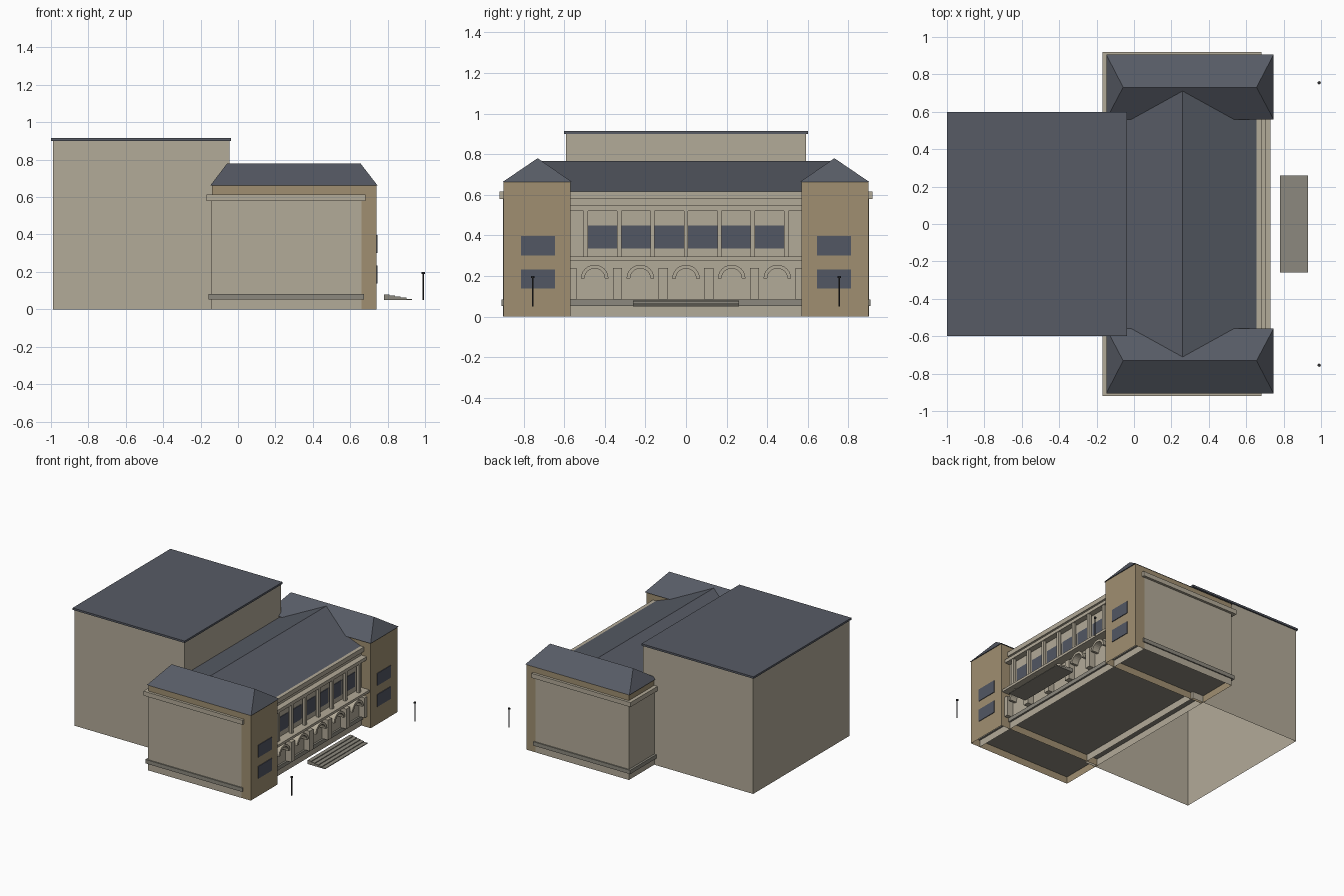
import bpy, bmesh
from math import pi, sin, cos

cube = bpy.data.objects.get("Cube")
if cube:
    bpy.data.objects.remove(cube, do_unlink=True)


def material(name, *rgb):
    m = bpy.data.materials.new(name)
    m.use_nodes = True
    m.diffuse_color = (*rgb, 1)
    m.node_tree.nodes["Principled BSDF"].inputs["Base Color"].default_value = (*rgb, 1)
    return m


STONE = material("pale_stone", .45, .405, .315)
BRICK = material("tan_brick", .35, .275, .165)
SLATE = material("slate_roof", .095, .105, .13)
GLASS = material("dark_glass", .085, .095, .125)
GREY = material("grey_stone", .265, .25, .21)
IRON = material("dark_iron", .03, .03, .032)


def finish(name, bm, mat):
    bmesh.ops.recalc_face_normals(bm, faces=bm.faces)
    mesh = bpy.data.meshes.new(name)
    bm.to_mesh(mesh)
    bm.free()
    mesh.materials.append(mat)
    ob = bpy.data.objects.new(name, mesh)
    bpy.context.collection.objects.link(ob)
    return ob


def box(name, mat, xs, ys, zs, open_base=False):
    bm = bmesh.new()
    bmesh.ops.create_cube(bm, size=1)
    for v in bm.verts:
        v.co = [r[0] if c < 0 else r[1] for c, r in zip(v.co, (xs, ys, zs))]
    if open_base:
        base = [f for f in bm.faces if all(v.co.z == min(zs) for v in f.verts)]
        # compare with tolerance-free minimum of the mesh itself
        low = min(v.co.z for v in bm.verts)
        base = base or [f for f in bm.faces if all(v.co.z == low for v in f.verts)]
        bmesh.ops.delete(bm, geom=base, context='FACES_ONLY')
    return finish(name, bm, mat)


def ridge_roof(name, xs, ys, z, ridge_a, ridge_b):
    """Closed roof whose four eave corners rise to a two-point ridge."""
    bm = bmesh.new()
    points = [(x, y, z) for x in xs for y in ys] + [ridge_a, ridge_b]
    for p in points:
        bm.verts.new(p)
    bmesh.ops.convex_hull(bm, input=bm.verts)
    bmesh.ops.dissolve_limit(bm, angle_limit=.01, verts=bm.verts, edges=bm.edges)
    return finish(name, bm, SLATE)


def arch(name, y, z, inner, outer, x0, x1, steps=12):
    """Half ring extruded along x."""
    bm = bmesh.new()
    rows = []
    for i in range(steps + 1):
        a = pi * i / steps
        rows.append([bm.verts.new((x, y + r * cos(a), z + r * sin(a)))
                     for x, r in ((x0, inner), (x1, inner), (x1, outer), (x0, outer))])
    for a, b in zip(rows, rows[1:]):
        for k in range(4):
            bm.faces.new((a[k], a[k - 1], b[k - 1], b[k]))
    bm.faces.new(rows[0])
    bm.faces.new(rows[-1])
    return finish(name, bm, STONE)


def cylinder(name, x, y, z0, z1, radius):
    bm = bmesh.new()
    bmesh.ops.create_cone(bm, cap_ends=True, segments=8, radius1=radius,
                          radius2=radius, depth=z1 - z0)
    bmesh.ops.translate(bm, verts=bm.verts, vec=(x, y, (z0 + z1) / 2))
    return finish(name, bm, IRON)


# Rear hall
box("rear_hall", STONE, (-.99, -.045), (-.59, .59), (0, .9), True)
box("rear_hall_roof", SLATE, (-1, -.038), (-.6, .6), (.9, .915))

# Main block with plinth, cornice and gable roof
box("main_block", STONE, (-.141, .66), (-.901, .901), (0, .612), True)
box("plinth", GREY, (-.158, .674), (-.91, .91), (.053, .083))
box("cornice", STONE, (-.168, .682), (-.92, .92), (.58, .615))
ridge_roof("main_roof", (-.135, .655), (-.715, .715), .6155,
           (.26, -.715, .766), (.26, .715, .766))

# End pavilions
for side, s in (("left", 1), ("right", -1)):
    box(side + "_pavilion", BRICK, (-.14, .74), sorted((s * .57, s * .9)), (0, .662), True)
    ridge_roof(side + "_pavilion_roof", (-.148, .746), (s * .56, s * .905), .662,
               (-.058, s * .731, .78), (.655, s * .731, .78))
    for level, z in (("lower", .138), ("upper", .302)):
        box(f"{side}_{level}_window", GLASS, (.738, .745),
            sorted((s * .645, s * .812)), (z, z + .095))

# Facade bands
box("balcony_slab", STONE, (.66, .73), (-.57, .57), (.276, .295))
box("upper_beam", STONE, (.66, .705), (-.57, .57), (.52, .546))

# Ground floor piers and arches
for i in range(6):
    y = (i - 2.5) * .225
    box(f"pier_{i + 1}", STONE, (.66, .71), (max(y - .023, -.57), min(y + .023, .57)),
        (.083, .238))
for i in range(5):
    arch(f"arch_{i + 1}", (i - 2) * .225, .187, .05, .068, .66, .715)

# Upper floor columns and windows
for i in range(7):
    y = (i - 3) * .165
    box(f"column_{i + 1}", STONE, (.678, .7), (y - .011, y + .011), (.295, .52))
for i in range(6):
    y = (i - 2.5) * .165
    box(f"upper_window_{i + 1}", GLASS, (.658, .665), (y - .074, y + .074), (.335, .448))

# Detached entrance steps
STEPS = 5
for i in range(STEPS):
    x = .78 + i * .03
    box(f"step_{i + 1}", GREY, (x, x + .03), (-.26, .26),
        (.05, .05 + .03 * (STEPS - i) / STEPS))

# Lamp posts
for side, s in (("left", 1), ("right", -1)):
    cylinder(side + "_lamp_post", .99, s * .755, .05, .19, .004)
    cylinder(side + "_lamp_head", .99, s * .755, .19, .2, .009)
